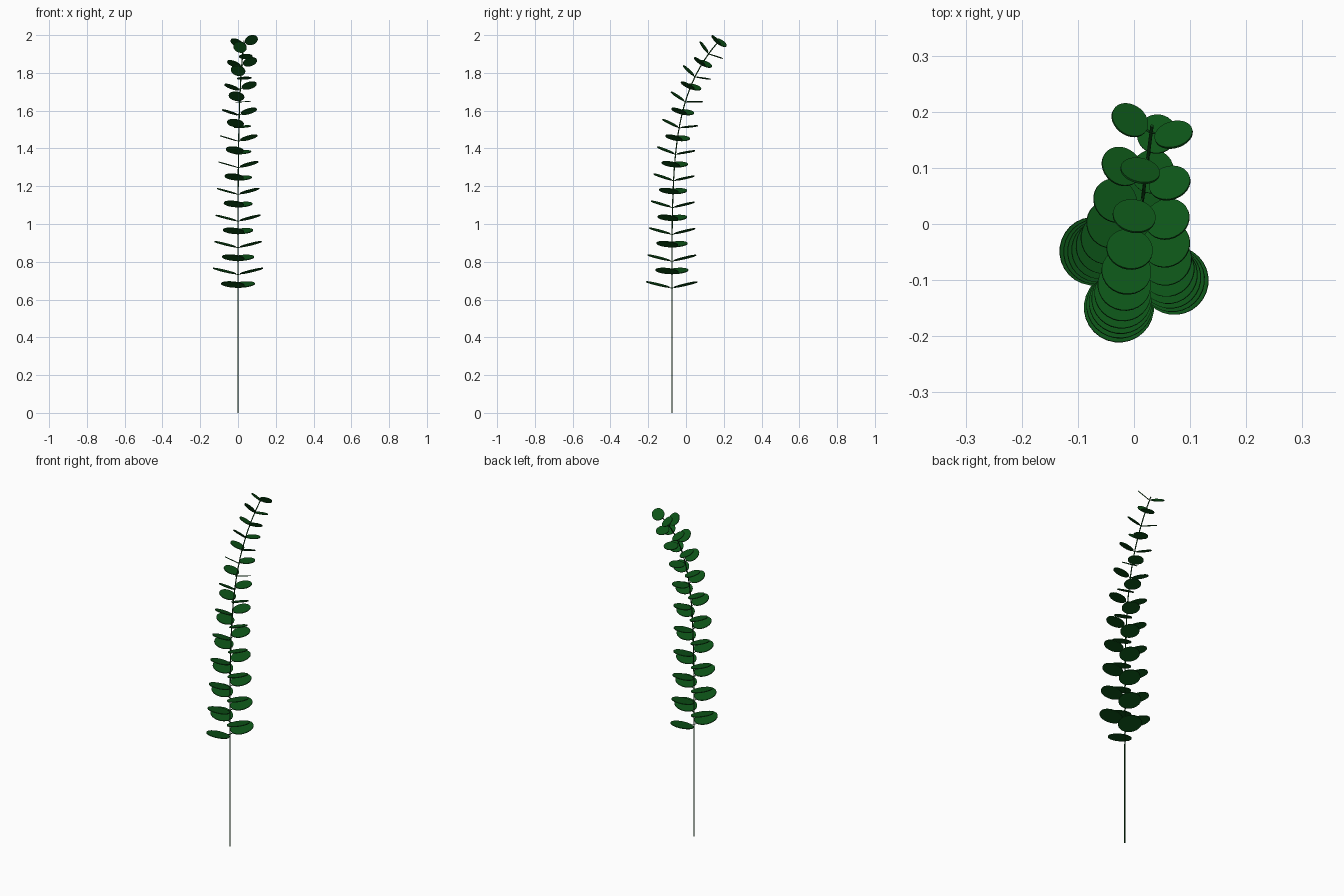
import bpy, bmesh, math
from mathutils import Vector, Matrix

if "Cube" in bpy.data.objects:
    bpy.data.objects.remove(bpy.data.objects["Cube"])

TOP_Z = 1.97
STEM_R = 0.003
NODES = 20          # opposite leaf pairs
FIRST, STEP = 0.66, 0.0708   # arc position of first pair, spacing


def material(name, color):
    m = bpy.data.materials.new(name)
    m.diffuse_color = color
    m.use_nodes = True
    m.node_tree.nodes["Principled BSDF"].inputs["Base Color"].default_value = m.diffuse_color
    return m


leaf_mat = material("leaf_green", (0.004, 0.09, 0.009, 1))
stem_mat = material("stem_green", (0.004, 0.06, 0.008, 1))


# Stem centre line: upright, then leaning back near the tip
def stem(z):
    k = (z / 1.97) ** 7
    return Vector((0.032 * k, -0.075 + 0.25 * k, z))


def tangent(z):
    return (stem(z + 0.002) - stem(z - 0.002)).normalized()


def height_at(arc):
    z, total, dz = 0.0, 0.0, 0.002
    while total < arc:
        total += (stem(z + dz) - stem(z)).length
        z += dz
    return z


def tube(name, lines, radius):
    cu = bpy.data.curves.new(name, "CURVE")
    cu.dimensions = "3D"
    cu.bevel_depth = radius
    cu.bevel_resolution = 2
    cu.use_fill_caps = True
    for pts in lines:
        sp = cu.splines.new("POLY")
        sp.points.add(len(pts) - 1)
        for p, co in zip(sp.points, pts):
            p.co = (*co, 1)
    ob = bpy.data.objects.new(name, cu)
    bpy.context.collection.objects.link(ob)
    cu.materials.append(stem_mat)


zs = [0, 0.4, 0.8] + [0.8 + (TOP_Z - 0.8) * i / 24 for i in range(1, 25)]
tube("stem", [[stem(z) for z in zs]], STEM_R)

# Round leaves in crossed opposite pairs, shrinking toward the tip
bm = bmesh.new()
stalks = []
for i in range(NODES):
    z = height_at(FIRST + STEP * i)
    base, t = stem(z), tangent(z)
    f = i / (NODES - 1)
    size = 1 - 0.024 * i
    lift = math.radians(14 + 5 * f)
    side = (Vector((1, 0, 0)) - t * t.x).normalized()
    for half in (0, math.pi):
        az = math.radians(-20) + (math.pi / 2 if i % 2 == 0 else 0) + half
        out = Matrix.Rotation(az, 3, t) @ side
        across = t.cross(out)
        along = out * math.cos(lift) + t * math.sin(lift)
        normal = along.cross(across)
        start = base + along * 0.017 * size
        centre = start + along * 0.064 * size
        rot = Matrix((along * 0.064 * size, across * 0.0625 * size, normal)).transposed()
        bmesh.ops.create_circle(bm, cap_ends=True, segments=28, radius=1,
                                matrix=Matrix.Translation(centre) @ rot.to_4x4())
        stalks.append([base, start + along * 0.01 * size])

me = bpy.data.meshes.new("leaves")
bm.to_mesh(me)
bm.free()
me.materials.append(leaf_mat)
leaves = bpy.data.objects.new("leaves", me)
bpy.context.collection.objects.link(leaves)

# Slight leaf thickness
thick = leaves.modifiers.new("thickness", "SOLIDIFY")
thick.thickness = 0.004
thick.offset = 0

# Short stalks joining leaves to the stem
tube("leaf_stalks", stalks, 0.002)
